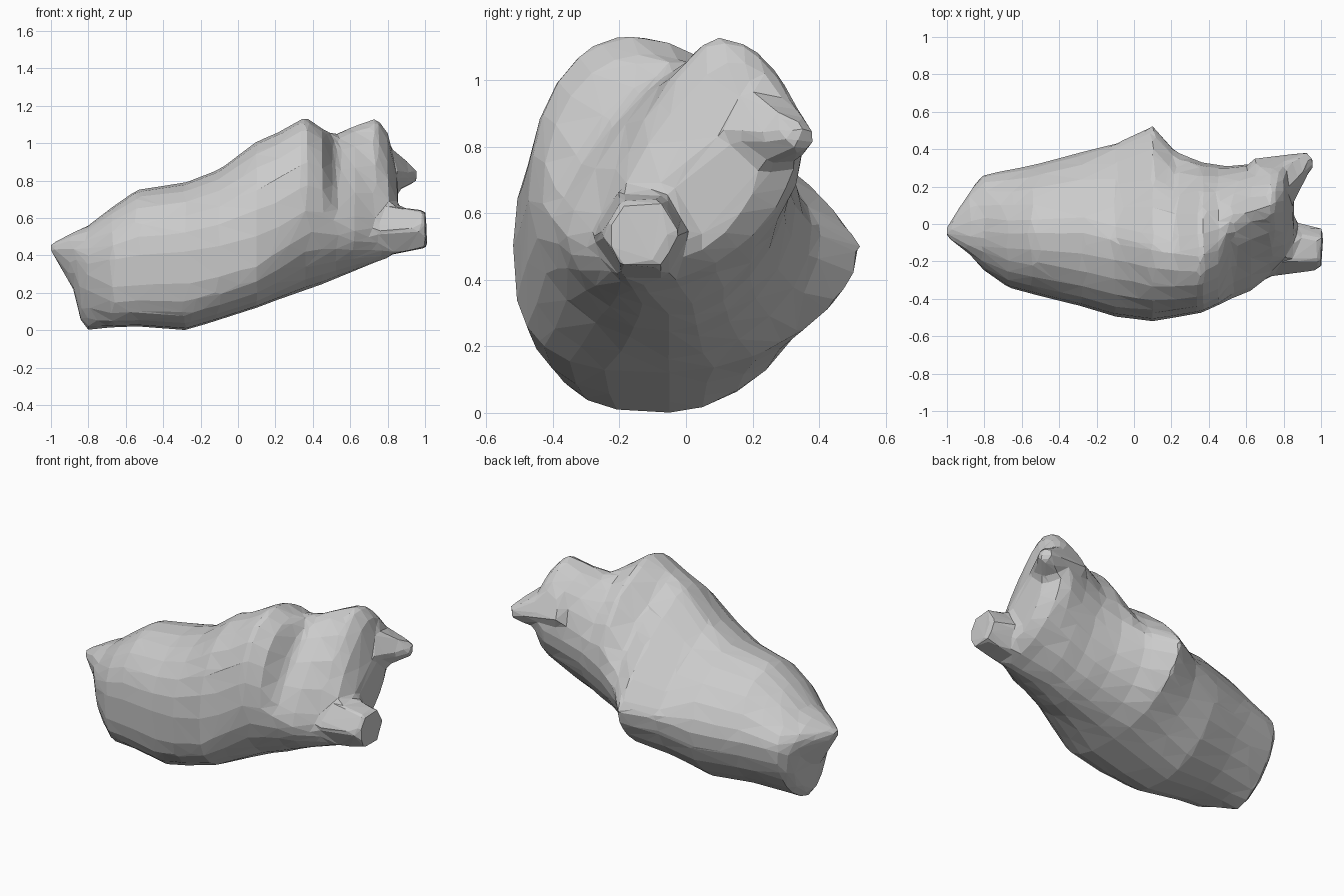
import bpy, bmesh, math
from mathutils import Vector

if "Cube" in bpy.data.objects:
    bpy.data.objects.remove(bpy.data.objects["Cube"])

# Body stations: x, left y, left z, right y, right z, bottom z, top z, top y
STATIONS = [
    (-1.00, -.07, .44, -.01, .44, .42, .46, -.04),
    (-0.88, -.16, .44, .17, .43, .22, .525, -.04),
    (-0.84, -.21, .38, .23, .38, .05, .54, -.04),
    (-0.80, -.25, .36, .265, .38, .00, .56, -.04),
    (-0.67, -.34, .38, .29, .40, .015, .66, -.05),
    (-0.54, -.375, .40, .315, .40, .02, .75, -.05),
    (-0.28, -.44, .42, .385, .42, .00, .79, -.05),
    (-0.10, -.495, .45, .43, .47, .055, .86, -.08),
    (0.10, -.52, .50, .525, .50, .12, 1.01, -.13),
    (0.22, -.50, .55, .39, .56, .165, 1.06, -.16),
    (0.36, -.475, .64, .33, .62, .215, 1.14, -.17),
    (0.45, -.435, .63, .315, .65, .245, 1.08, -.12),
    (0.52, -.40, .58, .31, .68, .275, 1.05, .01),
    (0.62, -.36, .54, .32, .72, .315, 1.09, .07),
    (0.74, -.27, .51, .35, .77, .365, 1.135, .09),
    (0.80, -.25, .52, .34, .80, .385, 1.06, .13),
    (0.855, -.19, .54, .22, .74, .44, .80, .12),
]
SEGMENTS = 24


def roundness(x, right, upper):
    """Quarter exponent: below 1 is boxy, 1 is round, 2 is straight."""
    if x > 0.46:
        return (1.0 if right else 1.5) if upper else (1.15 if right else 1.0)
    if x > 0.3:
        return 1.1 if right else 0.95
    if x < -0.75:
        return 1.0 if upper else 1.2
    if upper:
        return (1.6 if x > -0.2 else 1.2) if right else 0.95
    return 1.1 if right else (0.65 if x < 0.15 else 0.8)


def section(x, yl, zl, yr, zr, zb, zt, yt):
    """Lopsided oval passing through its four extreme points."""
    points = []
    yb = -.12 if x > .7 else -.05
    for i in range(SEGMENTS):
        a = math.tau * i / SEGMENTS
        c, s = round(math.cos(a), 6), round(math.sin(a), 6)
        side_y, side_z = (yr, zr) if c >= 0 else (yl, zl)
        end_y, end_z = (yt, zt) if s >= 0 else (yb, zb)
        p = roundness(x, c >= 0, s >= 0)
        points.append((x, end_y + (side_y - end_y) * abs(c) ** p,
                       side_z + (end_z - side_z) * abs(s) ** p))
    return points


def loft(name, rings):
    bm = bmesh.new()
    loops = [[bm.verts.new(p) for p in ring] for ring in rings]
    n = len(loops[0])
    for a, b in zip(loops, loops[1:]):
        for i in range(n):
            j = (i + 1) % n
            bm.faces.new((a[i], a[j], b[j], b[i]))
    bm.faces.new(loops[0])
    bm.faces.new(loops[-1])
    bmesh.ops.triangulate(bm, faces=bm.faces)
    bmesh.ops.recalc_face_normals(bm, faces=bm.faces)
    mesh = bpy.data.meshes.new(name)
    bm.to_mesh(mesh)
    bm.free()
    obj = bpy.data.objects.new(name, mesh)
    bpy.context.collection.objects.link(obj)
    return obj


def stub(name, start, end, r1, r2, sides=6):
    """Tapered faceted peg between two points."""
    start, end = Vector(start), Vector(end)
    turn = (end - start).to_track_quat('Z', 'Y')
    rings = []
    for centre, r in ((start, r1), (end, r2)):
        rings.append([centre + turn @ Vector((r * math.cos(math.tau * i / sides),
                                              r * math.sin(math.tau * i / sides), 0))
                      for i in range(sides)])
    return loft(name, rings)


# Main lumpy mass with the two upper peaks and the flank bump
body = loft("rock_body", [section(*s) for s in STATIONS])
# Blunt low stub and small pointed stub at the end
stubs = [
    stub("lower_stub", (0.70, -.12, .53), (1.005, -.135, .54), .17, .115),
    stub("side_stub", (0.72, .20, .85), (0.945, .355, .825), .18, .04),
]

# Fuse everything into one faceted skin
bpy.ops.object.select_all(action='DESELECT')
for obj in stubs + [body]:
    obj.select_set(True)
bpy.context.view_layer.objects.active = body
bpy.ops.object.join()
remesh = body.modifiers.new("fuse", 'REMESH')
remesh.mode = 'VOXEL'
remesh.voxel_size = 0.025
facets = body.modifiers.new("facets", 'DECIMATE')
facets.ratio = 0.05
